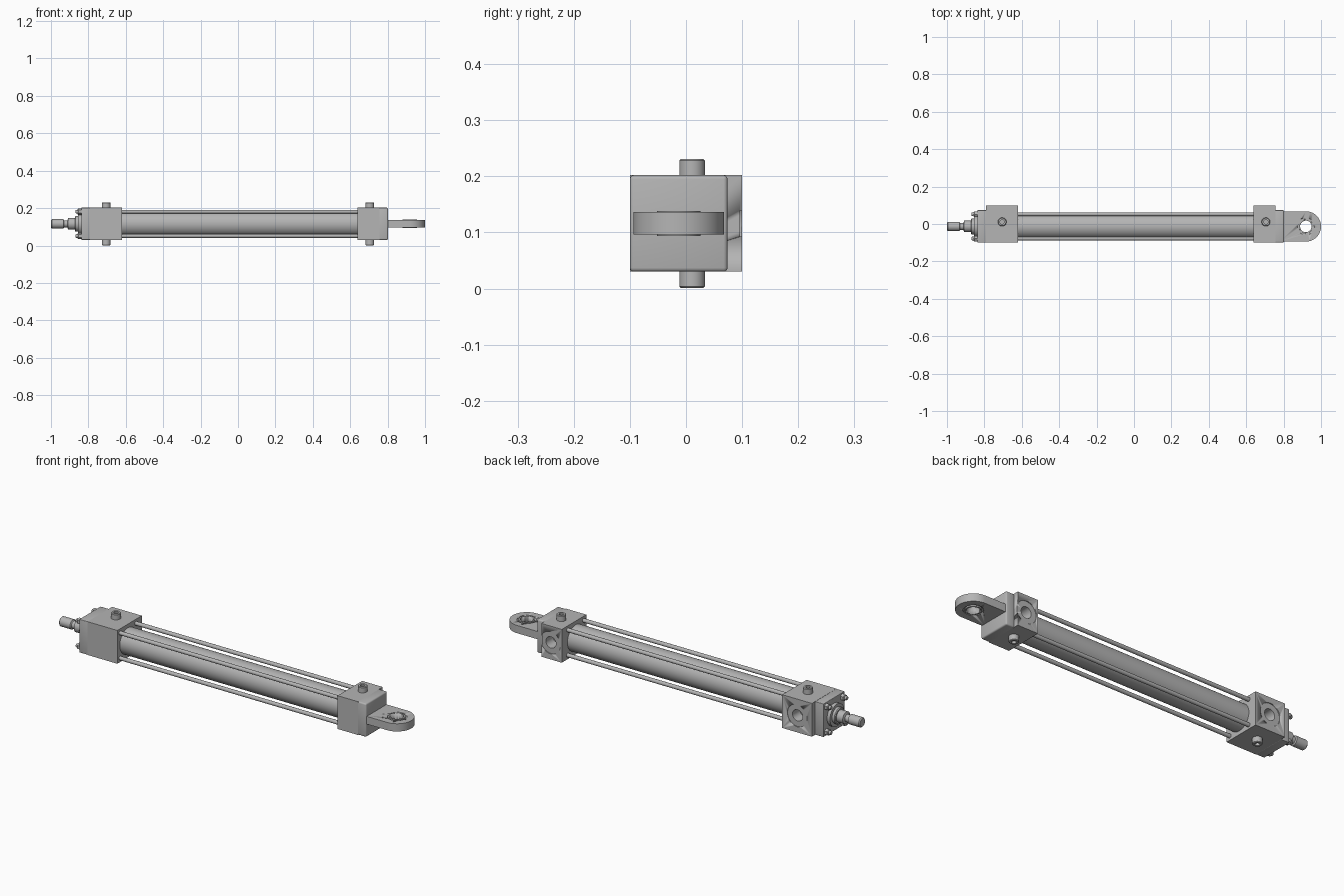
import bpy, bmesh, math
from mathutils import Matrix, Vector

cube = bpy.data.objects.get("Cube")
if cube:
    bpy.data.objects.remove(cube)

steel = bpy.data.materials.new("steel_grey")
steel.use_nodes = True
GREY = (0.46, 0.46, 0.46, 1)
steel.diffuse_color = GREY
steel.node_tree.nodes["Principled BSDF"].inputs["Base Color"].default_value = GREY

AY, AZ = -0.013, 0.116          # cylinder axis
PORT_Y = 0.011
PORTS_X = (-0.705, 0.705)
AXES = {"x": Matrix.Rotation(math.pi / 2, 4, "Y"),
        "y": Matrix.Rotation(-math.pi / 2, 4, "X"),
        "z": Matrix.Identity(4)}


def finish(name, bm, angle=35):
    bmesh.ops.recalc_face_normals(bm, faces=bm.faces)
    mesh = bpy.data.meshes.new(name)
    bm.to_mesh(mesh)
    bm.free()
    mesh.materials.append(steel)
    ob = bpy.data.objects.new(name, mesh)
    bpy.context.collection.objects.link(ob)
    bpy.ops.object.select_all(action="DESELECT")
    ob.select_set(True)
    bpy.context.view_layer.objects.active = ob
    bpy.ops.object.shade_smooth_by_angle(angle=math.radians(angle))
    return ob


def lathe(name, profile, origin, axis="x", sides=48):
    """Turn (distance, radius) points round an axis through origin."""
    bm = bmesh.new()
    place = Matrix.Translation(origin) @ AXES[axis]
    rings = []
    for d, r in profile:
        rings.append([bm.verts.new(place @ Vector((
            r * math.cos(math.tau * i / sides), r * math.sin(math.tau * i / sides), d)))
            for i in range(sides)])
    for a, b in zip(rings, rings[1:]):
        for i in range(sides):
            j = (i + 1) % sides
            bm.faces.new((a[i], a[j], b[j], b[i]))
    bm.faces.new(rings[0])
    bm.faces.new(rings[-1])
    return finish(name, bm)


def block(name, low, high, bevel=0.0):
    bm = bmesh.new()
    bmesh.ops.create_cube(bm, size=1)
    for v in bm.verts:
        v.co = [l + (c + 0.5) * (h - l) for c, l, h in zip(v.co, low, high)]
    if bevel:
        bmesh.ops.bevel(bm, geom=bm.edges[:], offset=bevel, segments=3,
                        profile=0.5, affect="EDGES")
    return finish(name, bm)


def cut(ob, cutter):
    cutter.hide_render = True
    cutter.hide_set(True)
    mod = ob.modifiers.new("cut", "BOOLEAN")
    mod.operation, mod.solver, mod.object = "DIFFERENCE", "EXACT", cutter
    # Apply the cut and drop the helper
    depsgraph = bpy.context.evaluated_depsgraph_get()
    mesh = bpy.data.meshes.new_from_object(ob.evaluated_get(depsgraph))
    ob.modifiers.clear()
    ob.data = mesh
    bpy.data.objects.remove(cutter)


# Heads with the offset port side
rod_head = block("rod_head", (-0.79, -0.1, 0.03), (-0.62, 0.1, 0.202))
cap_head = block("cap_head", (0.64, -0.1, 0.03), (0.757, 0.1, 0.202))
block("rod_end_plate", (-0.838, -0.1, 0.03), (-0.789, 0.074, 0.202), 0.003)
block("clevis_base", (0.75, -0.1, 0.03), (0.802, 0.074, 0.202), 0.007)

# Ports on the back faces, with a shallow spot face
for ob, x in zip((rod_head, cap_head), PORTS_X):
    cut(ob, lathe("port_cutter", [(-0.06, 0.026), (-0.004, 0.029),
                                  (-0.004, 0.057), (0.02, 0.057)], (x, 0.1, AZ), "y"))

# Plugs on top and underneath, with a socket in the end
for side, x in zip(("rod", "cap"), PORTS_X):
    for place, z, s in (("upper", AZ, 1), ("lower", AZ, -1)):
        ends = [(0.08, 0.023), (0.112, 0.023), (0.115, 0.020),
                (0.115, 0.011), (0.095, 0.011)]
        lathe(f"{side}_{place}_plug", [(s * d, r) for d, r in ends], (x, PORT_Y, z), "z", 32)

# Barrel
lathe("barrel", [(-0.63, 0.067), (0.65, 0.067)], (0, AY, AZ), sides=64)

# Tie rods, nuts and stud ends at the four corners
for sy in (-1, 1):
    for sz in (-1, 1):
        corner = (0, AY + sy * 0.065, AZ + sz * 0.065)
        tag = ("front" if sy < 0 else "back") + ("_lower" if sz < 0 else "_upper")
        lathe("tie_rod_" + tag, [(-0.63, 0.010), (0.65, 0.010)], corner, sides=24)
        lathe("tie_nut_" + tag, [(-0.857, 0.014), (-0.854, 0.017), (-0.83, 0.017)],
              corner, sides=6)
        lathe("tie_stud_" + tag, [(-0.868, 0.008), (-0.865, 0.010), (-0.84, 0.010)],
              corner, sides=24)

# Gland and piston rod
lathe("gland", [(-0.872, 0.038), (-0.868, 0.042), (-0.855, 0.042),
                (-0.855, 0.058), (-0.83, 0.058)], (0, AY, AZ))
lathe("piston_rod", [(-1.0, 0.020), (-0.995, 0.025), (-0.934, 0.025), (-0.93, 0.019),
                     (-0.912, 0.019), (-0.908, 0.031), (-0.85, 0.031)], (0, AY, AZ))

# Eye lug: straight sides running into a round end
EYE_X, EYE_R = 0.919, 0.081
outline = [(0.78, EYE_R)]
for i in range(41):
    a = math.pi / 2 - math.pi * i / 40
    outline.append((EYE_X + EYE_R * math.cos(a), EYE_R * math.sin(a)))
outline.append((0.78, -EYE_R))
bm = bmesh.new()
face = bm.faces.new([bm.verts.new((x, AY + y, AZ - 0.020)) for x, y in outline])
extruded = bmesh.ops.extrude_face_region(bm, geom=[face])["geom"]
bmesh.ops.translate(bm, vec=(0, 0, 0.040),
                    verts=[g for g in extruded if isinstance(g, bmesh.types.BMVert)])
lug = finish("eye_lug", bm)
cut(lug, lathe("eye_cutter", [(-0.05, 0.046), (0.05, 0.046)], (EYE_X, AY, AZ), "z"))

# Spherical bearing in the eye: outer race and inner ring


def ring(name, inner, outer, half):
    ob = lathe(name, [(-half, outer), (half, outer)], (EYE_X, AY, AZ), "z")
    cut(ob, lathe("ring_cutter", [(-0.05, inner), (0.05, inner)], (EYE_X, AY, AZ), "z"))


ring("bearing_race", 0.038, 0.0465, 0.015)
ring("bearing_inner_ring", 0.031, 0.0385, 0.022)
